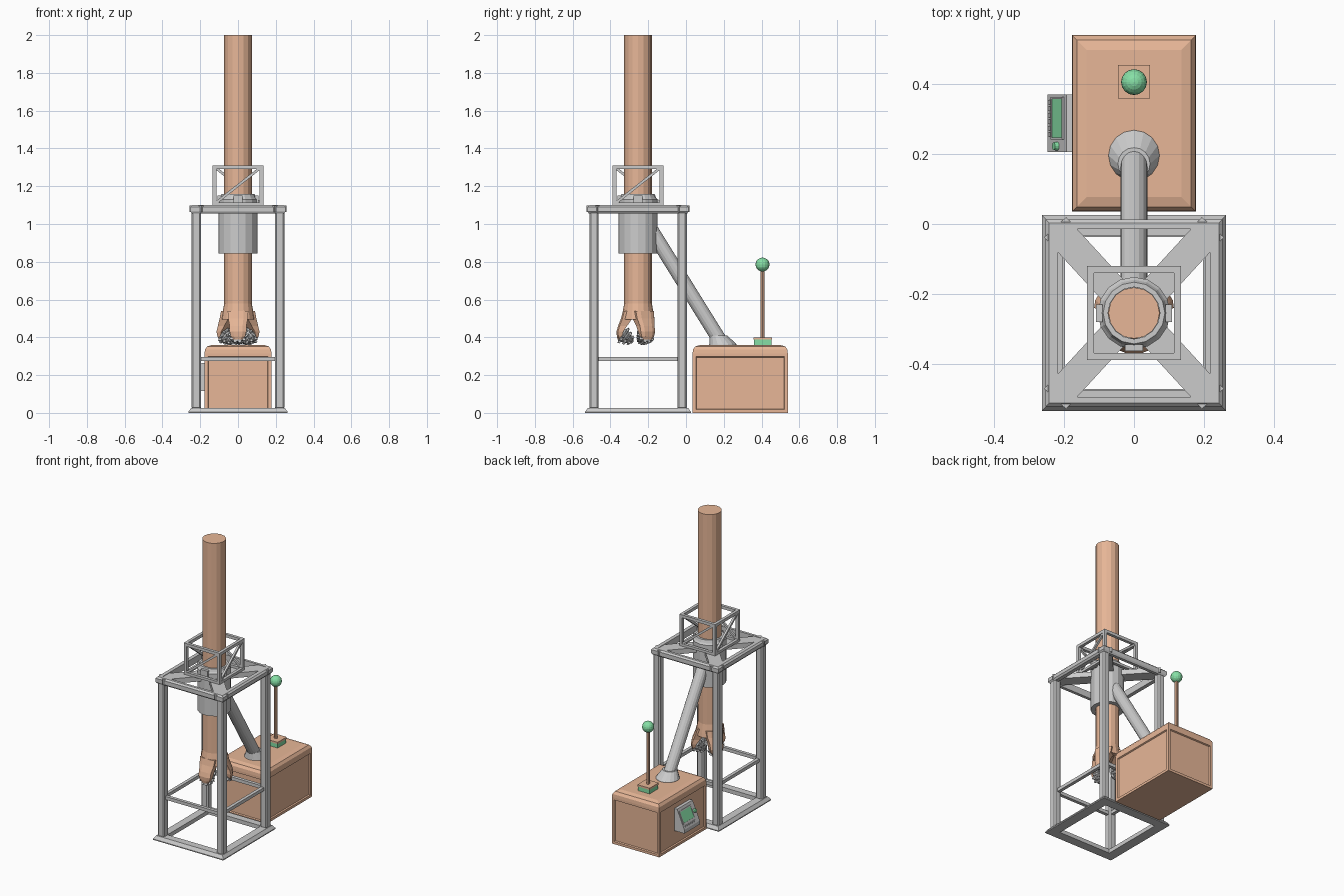
import bpy, bmesh
from math import sin, cos, pi, radians
from mathutils import Matrix, Vector

if "Cube" in bpy.data.objects:
    bpy.data.objects.remove(bpy.data.objects["Cube"])

CY = -0.254          # y of the tower axis


def material(name, rgb):
    m = bpy.data.materials.new(name)
    m.diffuse_color = (*rgb, 1)
    m.use_nodes = True
    m.node_tree.nodes["Principled BSDF"].inputs["Base Color"].default_value = m.diffuse_color
    return m


ORANGE = material("orange_paint", (0.80, 0.47, 0.31))
GREEN = material("green_light", (0.24, 0.74, 0.38))


def finish(name, bm, mat=None):
    bmesh.ops.recalc_face_normals(bm, faces=bm.faces)
    me = bpy.data.meshes.new(name)
    bm.to_mesh(me)
    bm.free()
    ob = bpy.data.objects.new(name, me)
    bpy.context.collection.objects.link(ob)
    if mat:
        me.materials.append(mat)
    return ob


def rect(hx, hy, z, cx=0, cy=0):
    return [(cx - hx, cy - hy, z), (cx + hx, cy - hy, z), (cx + hx, cy + hy, z), (cx - hx, cy + hy, z)]


def circle(r, z, n=16, cx=0, cy=0):
    return [(cx + r * cos(2 * pi * i / n), cy + r * sin(2 * pi * i / n), z) for i in range(n)]


def loft(name, sections, mat=None, matrix=Matrix(), ring=False, panel=None):
    """Skin sections; ring=True joins last to first, otherwise ends are capped."""
    bm = bmesh.new()
    loops = [[bm.verts.new(matrix @ Vector(p)) for p in s] for s in sections]
    pairs = list(zip(loops, loops[1:])) + ([(loops[-1], loops[0])] if ring else [])
    first = None
    for a, b in pairs:
        n = len(a)
        faces = [bm.faces.new((a[i], a[(i + 1) % n], b[(i + 1) % n], b[i])) for i in range(n)]
        first = first or faces
    if not ring:
        bm.faces.new(loops[0])
        bm.faces.new(loops[-1])
    if panel:
        bmesh.ops.recalc_face_normals(bm, faces=bm.faces)
        bmesh.ops.inset_individual(bm, faces=first, thickness=panel[0], depth=0)
        bmesh.ops.inset_individual(bm, faces=first, thickness=0.006, depth=-panel[1])
    return finish(name, bm, mat)


def box(name, x, y, z, mat=None, matrix=Matrix(), bevel=0):
    cx, cy, hx, hy = (x[0] + x[1]) / 2, (y[0] + y[1]) / 2, (x[1] - x[0]) / 2, (y[1] - y[0]) / 2
    ob = loft(name, [rect(hx, hy, h, cx, cy) for h in z], mat, matrix)
    if bevel:
        b = ob.modifiers.new("bevel", 'BEVEL')
        b.width, b.segments = bevel, 1
    return ob


def along(a, b):
    d = Vector(b) - Vector(a)
    return Matrix.Translation(a) @ d.to_track_quat('Z', 'Y').to_matrix().to_4x4(), d.length


def beam(name, a, b, w, h):
    m, l = along(a, b)
    return loft(name, [rect(w / 2, h / 2, 0), rect(w / 2, h / 2, l)], matrix=m)


TOWER = Matrix.Translation((0, CY, 0))

# Tower: base ring, posts, mid rails, top frame with diagonals
loft("tower_base", [rect(.263, .28, 0), rect(.263, .28, .006), rect(.248, .265, .027),
                    rect(.197, .217, .027), rect(.197, .217, 0)], matrix=TOWER, ring=True)
for sx in (-1, 1):
    for sy in (-1, 1):
        box("tower_post", sorted((sx * .195, sx * .245)), sorted((sy * .208, sy * .258)),
            (.02, 1.07), matrix=TOWER, bevel=.008)
        beam("top_diagonal", (0, CY, 1.08), (sx * .225, CY + sy * .245, 1.08), .085, .034)
    beam("side_rail", (sx * .215, CY - .23, .286), (sx * .215, CY + .23, .286), .022, .022)
    beam("cross_rail", (-.22, CY + sx * .232, .286), (.22, CY + sx * .232, .286), .022, .022)
loft("tower_top_frame", [rect(.243, .26, 1.055), rect(.252, .267, 1.066), rect(.252, .267, 1.09),
                         rect(.242, .257, 1.1), rect(.217, .24, 1.1), rect(.217, .24, 1.055)],
     matrix=TOWER, ring=True)

# Guard cage above the tower
for z0, z1 in ((1.098, 1.115), (1.29, 1.31)):
    loft("cage_ring", [rect(.134, .134, z0), rect(.134, .134, z1), rect(.114, .114, z1),
                       rect(.114, .114, z0)], matrix=TOWER, ring=True)
for k in range(4):
    turn = TOWER @ Matrix.Rotation(k * pi / 2, 4, 'Z')
    box("cage_post", (.114, .134), (.114, .134), (1.1, 1.3), matrix=turn)
    beam("cage_brace", turn @ Vector((-.122, -.124, 1.108)), turn @ Vector((.122, -.124, 1.3)), .014, .014)
    if k != 2:
        box("collar_clip", (-.025, .025), (-.109, -.09), (1.1, 1.15), matrix=turn)

# Drill pipe and guide sleeve
loft("drill_pipe", [circle(.088, .495), circle(.084, .52), circle(.073, .58), circle(.073, 2)],
     ORANGE, TOWER)
loft("guide_sleeve", [circle(.074, .845), circle(.103, .845), circle(.103, 1.13), circle(.095, 1.14),
                      circle(.088, 1.158), circle(.074, 1.158)], matrix=TOWER, ring=True)


# Three-cone drill bit: tapering legs and toothed rollers
def gear(r, z, tooth):
    n = 40
    return [((r + (tooth if i % 4 < 2 else 0)) * cos(2 * pi * i / n),
             (r + (tooth if i % 4 < 2 else 0)) * sin(2 * pi * i / n), z) for i in range(n)]


leg_sections = [(.015, .080, .055, .54), (.03, .090, .052, .50), (.058, .106, .044, .46),
                (.078, .114, .044, .43), (.085, .112, .038, .405), (.09, .108, .024, .388)]
roller_axis = Vector((-cos(radians(35)), 0, -sin(radians(35))))
for deg in (-90, 30, 150):
    turn = TOWER @ Matrix.Rotation(radians(deg), 4, 'Z')
    loft("bit_leg", [[(i, -w, z), (o - .008, -w, z), (o, -w * .55, z), (o, w * .55, z),
                      (o - .008, w, z), (i, w, z)] for i, o, w, z in leg_sections], ORANGE, turn)
    m = turn @ Matrix.Translation((.082, 0, .413)) @ roller_axis.to_track_quat('Z', 'Y').to_matrix().to_4x4()
    rows = [gear(.03, -.008, 0)]
    for r, z in ((.040, 0), (.031, .023), (.020, .045)):
        rows += [gear(r, z, 0), gear(r, z + .002, .010), gear(r - .003, z + .013, .010),
                 gear(r - .005, z + .015, 0)]
    loft("bit_roller", rows + [gear(.006, .068, 0)], matrix=m)

# Engine housing with recessed side panels
loft("engine_housing", [rect(hx, hx + .075, z, 0, .287) for hx, z in
                        ((.177, 0), (.177, .315), (.175, .335), (.163, .352), (.135, .36))],
     ORANGE, panel=(.024, .008))

# Support strut with conical foot
m, length = along((0, .2, .35), (0, -.235, 1.05))
loft("support_strut", [circle(.038, 0), circle(.038, length)], matrix=m)
loft("strut_foot", [circle(.074, .355, 16, 0, .195), circle(.072, .364, 16, 0, .195),
                    circle(.046, .41, 16, 0, .172)])

# Signal lamp on a mast
box("lamp_base", (-.044, .044), (.36, .452), (.355, .388), GREEN)
box("lamp_base_cap", (-.046, .046), (.358, .454), (.388, .4), ORANGE)
loft("lamp_mast", [circle(.011, .39, 8, 0, .405), circle(.011, .76, 8, 0, .405)], ORANGE)
bm = bmesh.new()
bmesh.ops.create_uvsphere(bm, u_segments=16, v_segments=10, radius=.037,
                          matrix=Matrix.Translation((0, .405, .785)))
finish("signal_lamp", bm, GREEN)

# Control panel with sloped face, screen, knob and buttons
profile = [(-.172, .115), (-.247, .115), (-.247, .14), (-.193, .265), (-.172, .265)]
loft("control_panel", [[(x, y, z) for x, z in profile] for y in (.205, .37)])
s = Vector((.054, 0, .125)).normalized()
face = Matrix.Translation((-.247, 0, .14)) @ Matrix(
    ((s.x, 0, -s.z, 0), (0, 1, 0, 0), (s.z, 0, s.x, 0), (0, 0, 0, 1)))
loft("screen_bezel", [rect(.043, .061, -.003, .075, .302), rect(.043, .061, .005, .075, .302),
                      rect(.036, .055, .005, .075, .302), rect(.036, .055, -.003, .075, .302)],
     matrix=face, ring=True)
box("screen", (.038, .112), (.246, .358), (-.003, .003), GREEN, face)
loft("control_knob", [circle(.013, -.002, 12, .072, .222), circle(.011, .012, 12, .072, .222)],
     GREEN, face)
for k in range(6):
    y = .255 + k * .0185
    box("panel_button", (.012, .022), (y - .006, y + .006), (-.002, .005), None, face)
